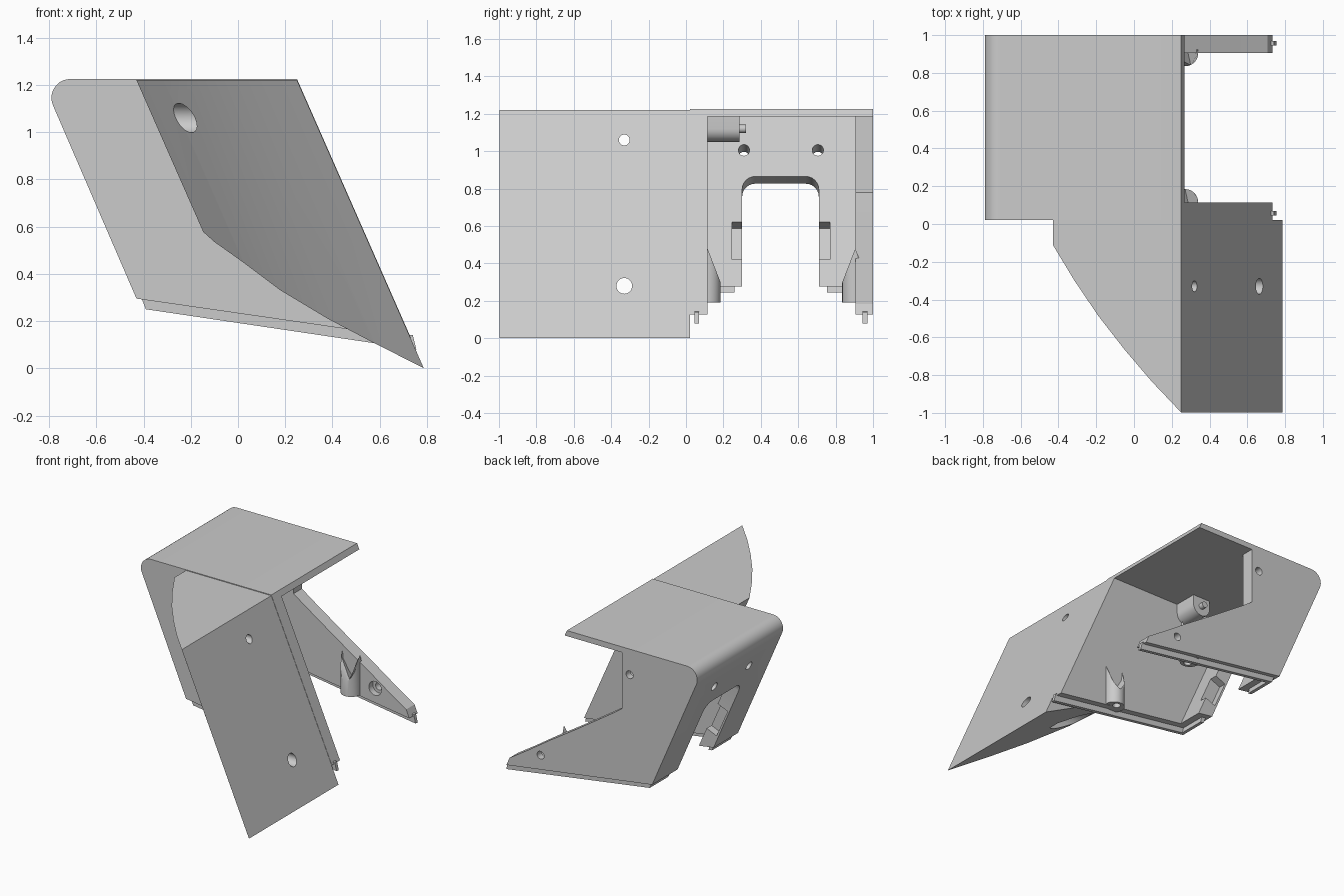
import bpy, bmesh, math
from mathutils import Vector

if "Cube" in bpy.data.objects:
    bpy.data.objects.remove(bpy.data.objects["Cube"])

grey = bpy.data.materials.new("light grey plastic")
grey.use_nodes = True
GREY = (0.6, 0.6, 0.6, 1)
grey.diffuse_color = GREY
grey.node_tree.nodes["Principled BSDF"].inputs["Base Color"].default_value = GREY

X, Y, Z = Vector((1, 0, 0)), Vector((0, 1, 0)), Vector((0, 0, 1))
TOP, LEAN = 1.225, 0.44                       # top height, sideways shift per unit drop
SLANT = Vector((-LEAN, 0, 1))                 # up along the leaning faces
INWARD = Vector((1, 0, LEAN)).normalized()    # through the leaning wall


def prism(name, pts, u, v, w, start, end, origin=Vector()):
    """Extrude a 2D outline given in axes u, v along w."""
    bm = bmesh.new()
    rings = [[bm.verts.new(origin + u * a + v * b + w * d) for a, b in pts]
             for d in (start, end)]
    bm.faces.new(rings[0])
    bm.faces.new(rings[1])
    n = len(pts)
    for i in range(n):
        j = (i + 1) % n
        bm.faces.new((rings[0][i], rings[0][j], rings[1][j], rings[1][i]))
    bmesh.ops.recalc_face_normals(bm, faces=bm.faces)
    mesh = bpy.data.meshes.new(name)
    bm.to_mesh(mesh)
    bm.free()
    mesh.materials.append(grey)
    ob = bpy.data.objects.new(name, mesh)
    bpy.context.collection.objects.link(ob)
    return ob


def side(name, pts, y0, y1):
    return prism(name, pts, X, Z, Y, y0, y1)


def arc(cx, cy, r, a0, a1, n=10):
    return [(cx + r * math.cos(math.radians(a0 + (a1 - a0) * i / n)),
             cy + r * math.sin(math.radians(a0 + (a1 - a0) * i / n)))
            for i in range(n + 1)]


def circle(cx, cy, r):
    return arc(cx, cy, r, 0, 360, 28)[:-1]


def cut(target, cutter):
    cutter.hide_render = True
    mod = target.modifiers.new("cut", "BOOLEAN")
    mod.operation, mod.solver, mod.object = "DIFFERENCE", "EXACT", cutter
    bpy.context.view_layer.objects.active = target
    bpy.ops.object.modifier_apply(modifier=mod.name)
    bpy.data.objects.remove(cutter)


def front_x(z):
    return 0.25 + LEAN * (TOP - z)


# Housing: leaning box with a rounded upper corner
corner = arc(-0.71, TOP - 0.08, 0.08, 90, 204)
housing = side("housing", corner + [(-0.43, 0.295), (front_x(0.127), 0.127),
                                    (0.25, TOP)], 0.022, 1)
inner = lambda z: -0.32 - LEAN * (z - 0.295)
cut(housing, side("cavity", [(inner(1.185), 1.185), (inner(0), 0), (1.2, 0),
                             (1.2, 1.185)], 0.115, 0.905))

# Curved opening in the back side wall
cut(housing, side("side_opening", [(-0.19, 1.185), (-0.19, 0.78), (-0.12, 0.73),
                                   (-0.03, 0.67), (0.18, 0.53), (0.39, 0.395),
                                   (0.56, 0.28), (0.73, 0.17), (1.2, 0.17),
                                   (1.2, 1.185)], 0.88, 1.1))

# Arch, notches and screw holes through the leaning wall
wall_base = Vector((-0.43 + LEAN * 0.295, 0, 0))
arch = ([(0.3, 0.1)] + arc(0.37, 0.755, 0.07, 180, 90, 6)
        + arc(0.64, 0.755, 0.07, 90, 0, 6) + [(0.71, 0.1)])
cut(housing, prism("arch", arch, Y, SLANT, INWARD, -0.1, 0.2, wall_base))
for y0, y1 in ((0.245, 0.32), (0.69, 0.77)):
    notch = [(y0, 0.38), (y1, 0.38), (y1, 0.58), (y0, 0.58)]
    cut(housing, prism("notch", notch, Y, SLANT, INWARD, 0.015, 0.2, wall_base))
for y in (0.31, 0.705):
    cut(housing, prism("wall_hole", circle(y, 0.965, 0.03), Y, SLANT, INWARD,
                       -0.1, 0.2, wall_base))

# Counterbored holes in the back side wall
for x, z in ((-0.25, 1.04), (0.46, 0.27)):
    cut(housing, side("side_hole", circle(x, z, 0.028), 0.85, 1.1))
    cut(housing, side("side_counterbore", circle(x, z, 0.05), 0.85, 0.95))

# Front wing: sheared block with a curved flank and a curved underside
plan = [(0.25, 0.022), (-0.43, 0.022), (-0.43, -0.11), (-0.315, -0.3),
        (-0.19, -0.485), (-0.05, -0.665), (0.095, -0.835), (0.25, -0.998)]
wing = prism("front_wing", plan, X, Y, -SLANT, 0, 1.22, Vector((0, 0, 1.22)))
cut(wing, side("underside", [(-0.5, 0.86), (-0.15, 0.58), (-0.1, 0.535), (0.02, 0.45),
                             (0.18, 0.33), (0.38, 0.21), (0.57, 0.11), (0.788, 0),
                             (0.9, -0.06), (0.9, -0.5), (-0.5, -0.5)], -1.2, 0.2))
for z, r, big, depth in ((1.06, 0.029, 0.062, -0.05), (0.28, 0.042, 0.1, 0.42)):
    cut(wing, prism("wing_hole", circle(-0.33, z, r), Y, Z, X, -1, 1))
    cut(wing, prism("wing_counterbore", circle(-0.33, z, big), Y, Z, X, -1, depth))

# Screw bosses inside the side walls, with tops sloping to the wall
bosses = []
for name, y in (("front_boss", 0.115), ("back_boss", 0.905)):
    boss = prism(name, circle(0.27, y, 0.07), X, Y, Z, 0.19, 0.48)
    for v in boss.data.vertices:
        if v.co.z > 0.4:
            v.co.z -= 2.6 * abs(v.co.y - y)
    cut(boss, prism("screw_hole", circle(0.27, y + math.copysign(0.025, 0.5 - y), 0.026),
                    X, Y, Z, 0.1, 0.27))
    bosses.append(boss)

# Locating peg under the top plate
peg = side("peg_block", arc(-0.35, 1.12, 0.07, 180, 360, 14)
           + [(-0.28, 1.19), (-0.42, 1.19)], 0.1, 0.285)
pin = side("peg_pin", circle(-0.35, 1.12, 0.022), 0.28, 0.32)

# Tongue along the lower rim
rail = [(-0.41, 0.3), (-0.39, 0.25), (0.755, 0.08), (0.74, 0.14)]
side("front_tongue", rail, 0.045, 0.07)
side("back_tongue", rail, 0.945, 0.97)
lip = [(-0.41, 0.3), (-0.39, 0.25), (-0.362, 0.246), (-0.375, 0.295)]
side("front_wall_tongue", lip, 0.07, 0.26)
side("back_wall_tongue", lip, 0.755, 0.945)

# Smooth the rounded surfaces, keep edges crisp
bpy.ops.object.select_all(action="DESELECT")
for ob in [housing, wing, peg, pin] + bosses:
    ob.select_set(True)
bpy.context.view_layer.objects.active = housing
bpy.ops.object.shade_smooth_by_angle(angle=math.radians(25))
